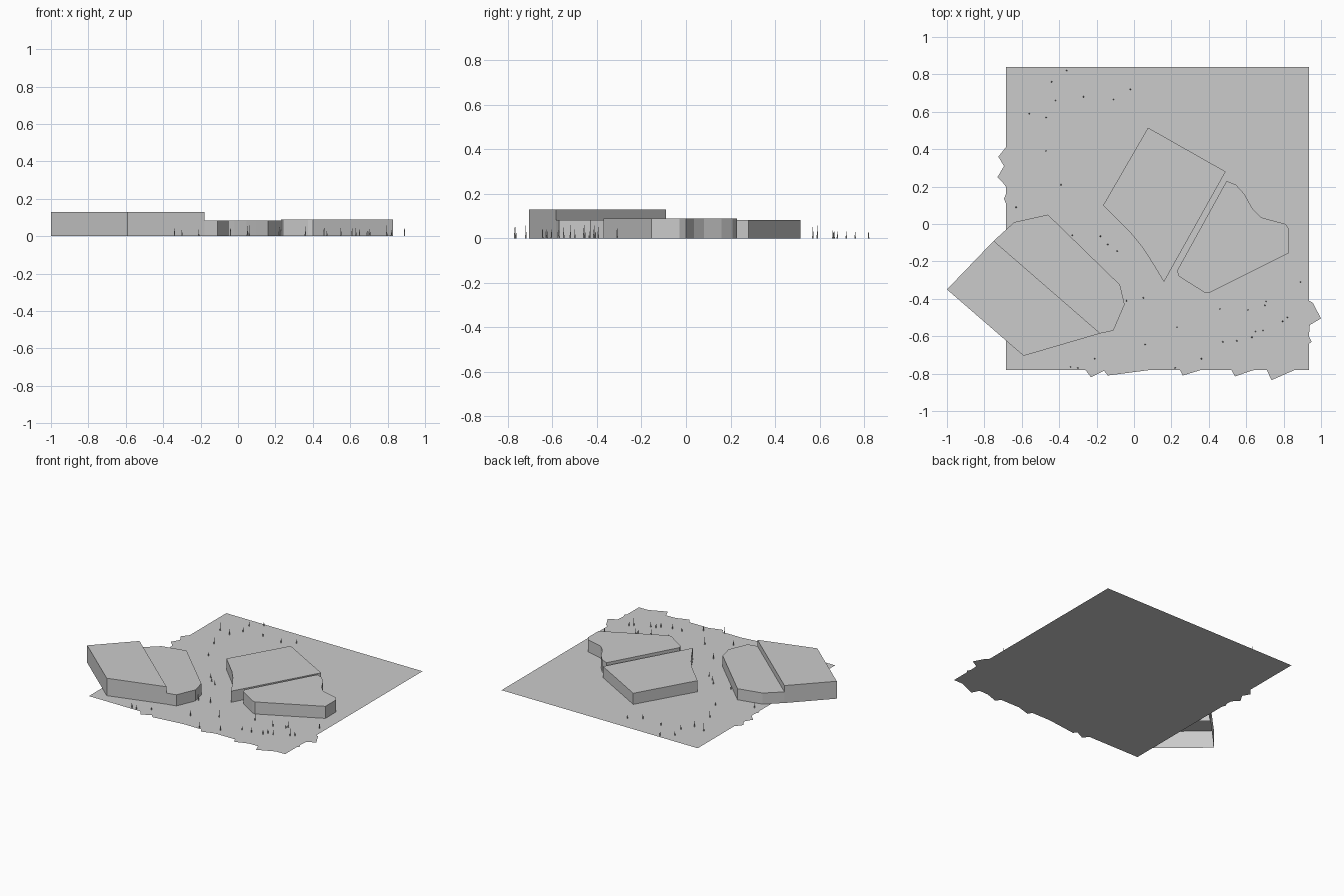
import bpy, bmesh, random
from mathutils import Matrix

random.seed(4)


def finish(name, bm):
    mesh = bpy.data.meshes.new(name)
    bm.to_mesh(mesh)
    bm.free()
    obj = bpy.data.objects.new(name, mesh)
    bpy.context.collection.objects.link(obj)
    return obj


def slab(name, outline, height):
    """Flat outline, or open-bottomed block when height is given."""
    bm = bmesh.new()
    top = [bm.verts.new((x, y, height)) for x, y in outline]
    face = bm.faces.new(top)
    face.normal_update()
    if face.normal.z < 0:
        face.normal_flip()
    if height:
        low = [bm.verts.new((x, y, 0)) for x, y in outline]
        n = len(top)
        for i in range(n):
            j = (i + 1) % n
            bm.faces.new((low[i], low[j], top[j], top[i]))
        bmesh.ops.recalc_face_normals(bm, faces=bm.faces)
        bm.normal_update()
        if face.normal.z < 0:
            bmesh.ops.reverse_faces(bm, faces=bm.faces)
    return finish(name, bm)


# Ground sheet with ragged bits along its edges
slab("ground", [
    (-.685, .84), (-.685, .41), (-.725, .36), (-.695, .31), (-.73, .25),
    (-.70, .22), (-.685, .20), (-.685, .16), (-.695, .135), (-.685, .11),
    (-.685, -.78), (-.26, -.78), (-.23, -.82), (-.16, -.785), (-.14, -.81),
    (.09, -.78), (.245, -.78), (.26, -.81), (.36, -.78), (.52, -.78),
    (.54, -.815), (.635, -.782), (.71, -.78), (.735, -.835), (.86, -.78),
    (.935, -.78), (.935, -.64), (.95, -.63), (.935, -.60), (.94, -.54),
    (1.0, -.505), (.955, -.42), (.935, -.41), (.935, .84)], 0)

# Raised blocks
slab("tall_block", [(-1, -.35), (-.75, -.09), (-.18, -.585), (-.59, -.705)], .13)
slab("low_block", [
    (-.75, -.09), (-.64, .01), (-.46, .05), (-.075, -.325), (-.05, -.43),
    (-.11, -.57), (-.18, -.585)], .083)
slab("centre_block", [
    (.075, .515), (.49, .28), (.16, -.31), (.10, -.21), (.045, -.125),
    (-.02, -.045), (-.075, .01), (-.165, .10)], .083)
slab("right_block", [
    (.495, .23), (.545, .21), (.59, .16), (.635, .08), (.68, .035), (.81, 0),
    (.83, -.03), (.83, -.155), (.40, -.37), (.375, -.365), (.24, -.28),
    (.23, -.25)], .09)

# Tiny trees scattered as thin spikes
spots = [
    (-.36, .82), (-.44, .76), (-.42, .66), (-.27, .68), (-.02, .72),
    (-.11, .665), (-.56, .59), (-.47, .57), (-.47, .39), (-.39, .21),
    (-.63, .09), (-.33, -.06), (-.18, -.065), (-.14, -.11), (-.09, -.145),
    (.05, -.395), (-.04, -.41), (.23, -.55), (.06, -.645), (-.21, -.72),
    (-.30, -.77), (-.34, -.765), (.22, -.77), (.36, -.72), (.46, -.455),
    (.475, -.63), (.55, -.625), (.61, -.46), (.65, -.575), (.69, -.57),
    (.705, -.415), (.70, -.435), (.795, -.52), (.89, -.31), (.63, -.605),
    (.82, -.50)]
bm = bmesh.new()
for x, y in spots:
    h = random.uniform(.03, .065)
    bmesh.ops.create_cone(bm, cap_ends=True, segments=5, radius1=.004, radius2=0,
                          depth=h, matrix=Matrix.Translation((x, y, h / 2)))
finish("trees", bm)
